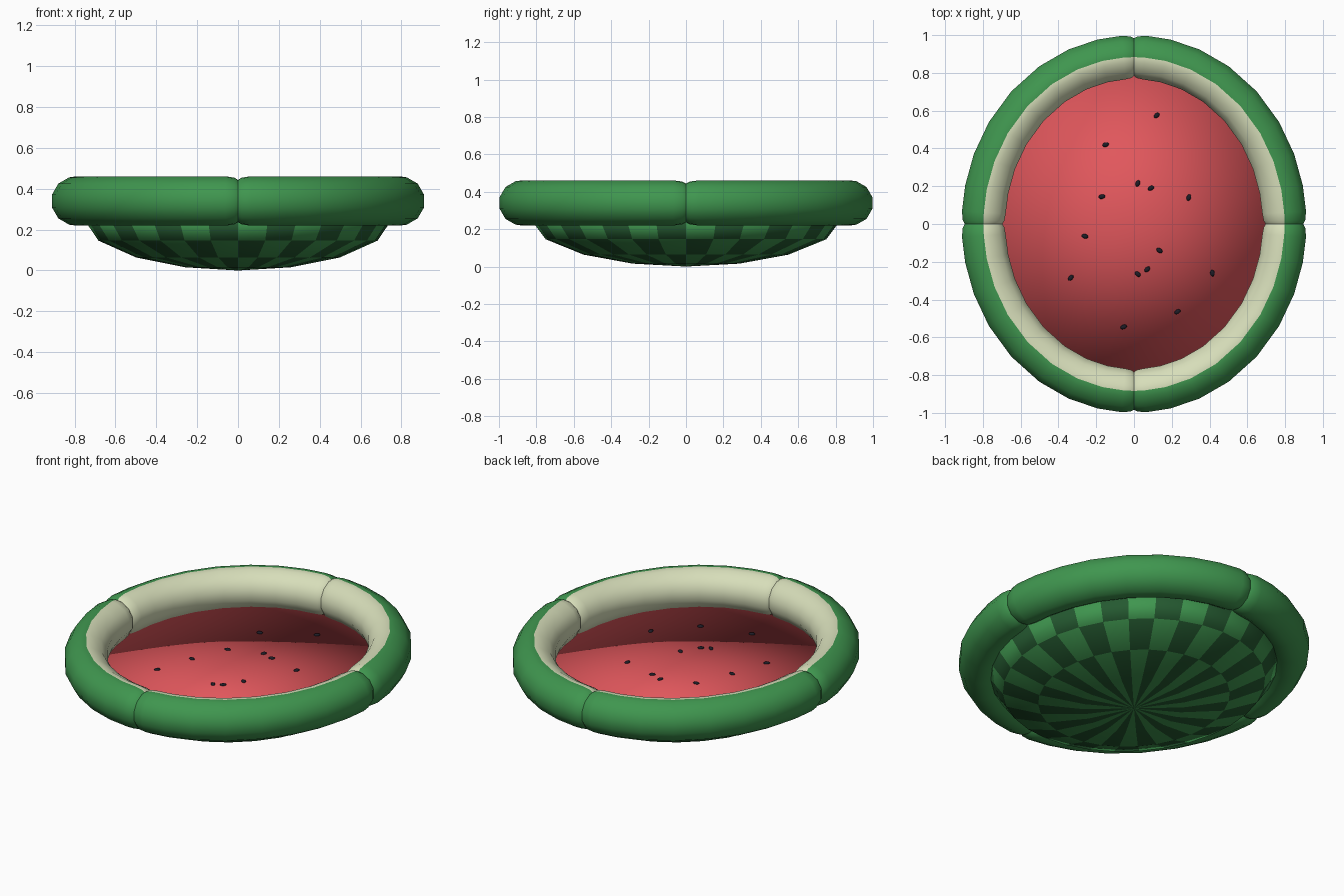
import bpy, bmesh, math, random
from mathutils import Matrix, Vector

if "Cube" in bpy.data.objects:
    bpy.data.objects.remove(bpy.data.objects["Cube"])

random.seed(4)


def material(name, color):
    m = bpy.data.materials.new(name)
    m.diffuse_color = (*color, 1)
    m.use_nodes = True
    m.node_tree.nodes["Principled BSDF"].inputs["Base Color"].default_value = m.diffuse_color
    return m


GREEN = material("rind green", (0.05, 0.305, 0.078))
DARK = material("dark stripe green", (0.018, 0.10, 0.03))
CREAM = material("inner rind cream", (0.68, 0.73, 0.49))
RED = material("flesh red", (0.75, 0.095, 0.107))
BLACK = material("seed black", (0.012, 0.012, 0.02))


def finish(bm, name, mats):
    bmesh.ops.recalc_face_normals(bm, faces=bm.faces)
    for f in bm.faces:
        f.smooth = True
    mesh = bpy.data.meshes.new(name)
    bm.to_mesh(mesh)
    bm.free()
    for m in mats:
        mesh.materials.append(m)
    ob = bpy.data.objects.new(name, mesh)
    bpy.context.collection.objects.link(ob)
    return ob


# Striped bowl closed by a flat red top; soft normals run over its edge
def make_bowl(rx=0.76, ry=0.835, depth=0.26, segs=32):
    bm = bmesh.new()
    rings = []
    for deg in (20, 41, 64, 90):
        a = math.radians(deg)
        rings.append([bm.verts.new((rx * math.sin(a) * math.cos(t),
                                    ry * math.sin(a) * math.sin(t),
                                    depth * (1 - math.cos(a))))
                      for t in (2 * math.pi * i / segs for i in range(segs))])
    bottom = bm.verts.new((0, 0, 0))
    top = bm.verts.new((0, 0, depth))
    shift = (0, 0, 1, 0)
    for i in range(segs):
        j = (i + 1) % segs
        bm.faces.new((bottom, rings[0][j], rings[0][i])).material_index = i % 2
        for k in range(3):
            f = bm.faces.new((rings[k][i], rings[k][j], rings[k + 1][j], rings[k + 1][i]))
            f.material_index = (i + shift[k + 1]) % 2
        bm.faces.new((top, rings[3][i], rings[3][j])).material_index = 2
    return finish(bm, "bowl", (GREEN, DARK, RED))


# One inflated quarter of the rim, pinched at both ends
def make_rim_quarter(name, start, a=0.797, b=0.883, r=0.12, z=0.34):
    section = [15, 45, 75, 90, 105, 135, 165, 195, 225, 255, 270, 285, 315, 345]
    steps = [(0, 0.86), (1.2, 0.95), (4, 1), (12, 1), (22, 1), (33, 1), (45, 1),
             (57, 1), (68, 1), (78, 1), (86, 1), (88.8, 0.95), (90, 0.86)]
    bm = bmesh.new()
    rings = []
    for deg, s in steps:
        t = math.radians(start + deg)
        out = Vector((math.cos(t) / a, math.sin(t) / b, 0)).normalized()
        c = Vector((a * math.cos(t), b * math.sin(t), z))
        rings.append([bm.verts.new(c + r * s * (out * math.cos(p) + Vector((0, 0, math.sin(p)))))
                      for p in map(math.radians, section)])
    n = len(section)
    for r0, r1 in zip(rings, rings[1:]):
        for i in range(n):
            j = (i + 1) % n
            f = bm.faces.new((r0[i], r0[j], r1[j], r1[i]))
            # cream on the inward side, from the crest down
            f.material_index = 1 if 90 <= section[i] < 225 else 0
    return finish(bm, name, (GREEN, CREAM))


# Seeds lying flat on the flesh
def make_seeds(z=0.262):
    spots = [(0.12, 0.575), (-0.15, 0.42), (0.02, 0.215), (0.09, 0.19), (-0.17, 0.145),
             (0.29, 0.14), (-0.26, -0.065), (0.135, -0.14), (0.02, -0.265), (0.07, -0.24),
             (0.415, -0.26), (-0.335, -0.285), (0.23, -0.465), (-0.055, -0.545)]
    bm = bmesh.new()
    for x, y in spots:
        m = (Matrix.Translation((x, y, z))
             @ Matrix.Rotation(random.uniform(0, math.pi), 4, 'Z')
             @ Matrix.Diagonal((0.018, 0.012, 0.008, 1)))
        bmesh.ops.create_uvsphere(bm, u_segments=10, v_segments=6, radius=1, matrix=m)
    return finish(bm, "seeds", (BLACK,))


make_bowl()
for k, label in enumerate(("back_right", "back_left", "front_left", "front_right")):
    make_rim_quarter("rim_" + label, 90 * k)
make_seeds()
